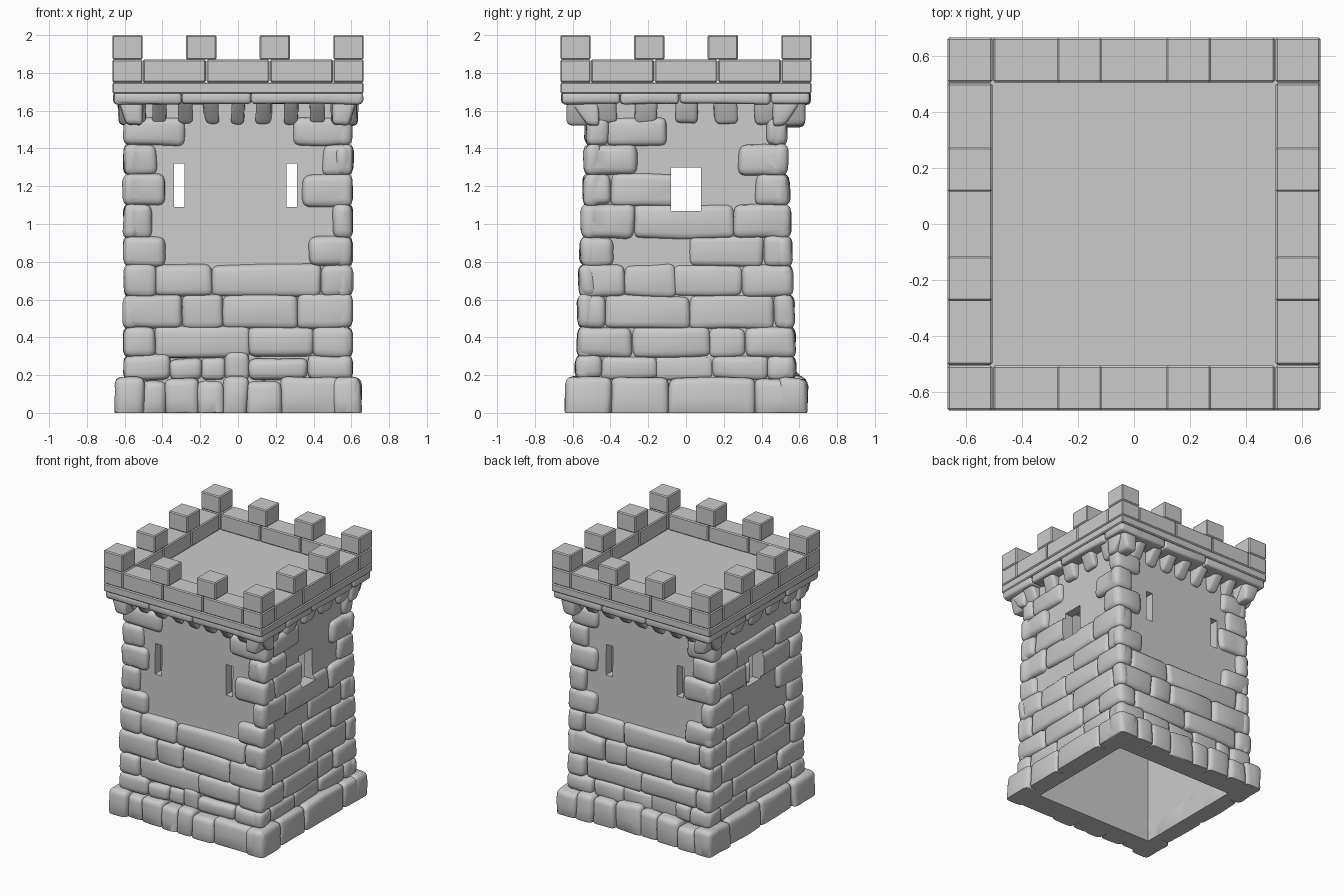
import bpy, bmesh, math, random
from mathutils import Vector, noise

random.seed(7)
cube = bpy.data.objects.get("Cube")
if cube:
    bpy.data.objects.remove(cube, do_unlink=True)

# One stone grey for everything
grey = bpy.data.materials.new("stone_grey")
grey.use_nodes = True
grey.diffuse_color = (0.6, 0.6, 0.6, 1)
grey.node_tree.nodes["Principled BSDF"].inputs["Base Color"].default_value = (0.6, 0.6, 0.6, 1)

# Each side maps (along, outward) to (x, y)
SIDES = {
    "front": lambda u, d: (u, -d),
    "back": lambda u, d: (-u, d),
    "right": lambda u, d: (d, u),
    "left": lambda u, d: (-d, -u),
}


def finish(bm, name):
    bmesh.ops.recalc_face_normals(bm, faces=bm.faces)
    mesh = bpy.data.meshes.new(name)
    bm.to_mesh(mesh)
    bm.free()
    ob = bpy.data.objects.new(name, mesh)
    bpy.context.collection.objects.link(ob)
    mesh.materials.append(grey)
    return ob


def activate(ob):
    bpy.ops.object.select_all(action="DESELECT")
    ob.select_set(True)
    bpy.context.view_layer.objects.active = ob


def smooth(ob, angle=50):
    activate(ob)
    bpy.ops.object.shade_smooth_by_angle(angle=math.radians(angle))


def cut(ob, cutters):
    activate(ob)
    for c in cutters:
        mod = ob.modifiers.new("cut", "BOOLEAN")
        mod.operation, mod.solver, mod.object = "DIFFERENCE", "EXACT", c
        mod.use_self = True
        bpy.ops.object.modifier_apply(modifier=mod.name)


def block(bm, lo, hi):
    """Plain box between two corners."""
    lo, hi = Vector(lo), Vector(hi)
    verts = bmesh.ops.create_cube(bm, size=1)["verts"]
    for v in verts:
        v.co = (lo + hi) / 2 + v.co * (hi - lo)
    return verts


def box_object(name, lo, hi):
    bm = bmesh.new()
    block(bm, lo, hi)
    return finish(bm, name)


def remap(t, h, r):
    a = abs(t)
    m = 0 if a < 0.1 else h - r if a < 0.5 else h - 0.4 * r if a < 0.9 else h
    return math.copysign(m, t)


def stone(bm, side, us, ds, zs, r=0.04, rough=0.012, flare=0):
    """Rounded, weathered stone on one side; flare pulls its foot inwards."""
    lo, hi = (Vector(c) for c in zip(us, ds, zs))
    mid, half = (lo + hi) / 2, (hi - lo) / 2
    r = min(r, 0.9 * min(half))
    part = bmesh.new()
    bmesh.ops.create_cube(part, size=2)
    bmesh.ops.subdivide_edges(part, edges=part.edges[:], cuts=5, use_grid_fill=True)
    shift = Vector([random.uniform(-9, 9) for _ in range(3)])
    for v in part.verts:
        p = Vector([remap(t, h, r) for t, h in zip(v.co, half)])
        core = Vector([max(-h + r, min(h - r, t)) for t, h in zip(p, half)])
        if (p - core).length > 0:
            p = core + (p - core).normalized() * r
        p += mid
        p += noise.noise_vector(p * 5 + shift) * rough
        p.y -= flare * (hi.z - p.z) / (hi.z - lo.z) * (p.y - lo.y) / (hi.y - lo.y)
        v.co = (*SIDES[side](p.x, p.y), max(p.z, 0))
    mesh = bpy.data.meshes.new("tmp")
    part.to_mesh(mesh)
    part.free()
    bm.from_mesh(mesh)
    bpy.data.meshes.remove(mesh)


def splits(a, b, low, high):
    """Uneven joints from a to b."""
    pts = [a]
    while b - pts[-1] > high * 1.3:
        pts.append(pts[-1] + random.uniform(low, high))
    return pts + [b]


# Window and cavity cutters
slits = [box_object("slit_cutter", (x - 0.028, -1, 1.09), (x + 0.028, 1, 1.32)) for x in (-0.31, 0.285)]
side_window = box_object("side_window_cutter", (-1, -0.08, 1.07), (1, 0.08, 1.3))
cavity = box_object("cavity_cutter", (-0.5, -0.44, -0.1), (0.5, 0.44, 1.6))
windows = slits + [side_window]

# Hollow tapering wall behind the stones
bm = bmesh.new()
for v in block(bm, (-0.575, -0.535, 0), (0.575, 0.535, 1.7)):
    if v.co.z > 1:
        v.co.x *= 0.98
        v.co.y *= 0.935
wall = finish(bm, "hollow_wall")
cut(wall, [cavity] + windows)

# Stone courses, each running round all four sides
levels = [0, 0.18, 0.3, 0.45, 0.62, 0.78, 0.93, 1.1, 1.26, 1.42, 1.56]
for i, (z0, z1) in enumerate(zip(levels, levels[1:])):
    bm = bmesh.new()
    hx = 0.65 if i == 0 else 0.605
    hy = 0.64 if i == 0 else 0.59 - 0.04 * z0
    zs = (z0 - 0.006 if i else -0.03, z1 + 0.006)
    for side in SIDES:
        broad = side in ("front", "back")
        u, d = (hx, hy) if broad else (hy, hx)
        depth = d - (0.15 if i == 0 else 0.09)
        # Corner stones alternate long and short round the corner
        long = (i % 2 == 0) != broad
        q = random.uniform(0.2, 0.32) if long else random.uniform(0.12, 0.18)
        q2 = q + random.uniform(-0.04, 0.04)
        stone(bm, side, (-u, -u + q), (depth, d), zs)
        stone(bm, side, (u - q2, u), (depth, d), zs)
        # Stones between the corners; the upper broad walls stay bare
        fine = i < 2 and broad
        joints = splits(-u + q, u - q2, 0.12 if fine else 0.25, 0.25 if fine else 0.45)
        if broad and 2 <= i < 5:
            joints = [-u + q, random.uniform(-0.2, 0.3), u - q2]
        for a, b in zip(joints, joints[1:]):
            if i < 5 or (not broad and random.random() < 0.6):
                sink = random.uniform(0, 0.035) if fine else random.uniform(0.004, 0.018)
                rise = random.uniform(-0.02, 0.025) if fine else 0
                stone(bm, side, (a - 0.005, b + 0.005), (depth, d - sink), (zs[0], zs[1] + rise))
    ob = finish(bm, "stone_course_%d" % (i + 1))
    if z0 < 1.33 and z1 > 1.06:
        cut(ob, windows)
    smooth(ob)

# Corbels under the cornice, leaning outwards
bm = bmesh.new()
for side in SIDES:
    broad = side in ("front", "back")
    foot = 0.53 if broad else 0.6
    count, width = (7, 0.075) if broad else (5, 0.12)
    for k in range(count):
        c = (k - (count - 1) / 2) * 0.84 / (count - 1)
        stone(bm, side, (c - width / 2, c + width / 2), (0.46 if broad else 0.5, 0.64),
              (1.53, 1.68), r=0.025, rough=0.015, flare=0.65 - foot)
    for s in (-1, 1):
        c = s * 0.56
        stone(bm, side, (c - 0.07, c + 0.07), (0.46 if broad else 0.5, 0.64),
              (1.52, 1.68), r=0.03, flare=0.65 - foot)
smooth(finish(bm, "corbels"))

# Rough cornice course
bm = bmesh.new()
for side in SIDES:
    joints = splits(-0.655, 0.655, 0.3, 0.5)
    for a, b in zip(joints, joints[1:]):
        stone(bm, side, (a, b), (0.45, 0.657), (1.635, 1.7), r=0.02, rough=0.008)
smooth(finish(bm, "cornice"))

# Crisp roof slab, parapet blocks and merlons
E, IN = 0.665, 0.505
roof = box_object("roof_slab", (-E, -E, 1.69), (E, E, 1.75))
bm_parapet, bm_merlon = bmesh.new(), bmesh.new()
third = IN * 2 / 3
for place in SIDES.values():
    def put(bm, u0, u1, z0, z1):
        (xa, ya), (xb, yb) = place(u0, IN), place(u1, E)
        block(bm, (min(xa, xb), min(ya, yb), z0), (max(xa, xb), max(ya, yb), z1))
    for k in range(3):
        put(bm_parapet, -IN + k * third + 0.002, -IN + (k + 1) * third - 0.002, 1.75, 1.87)
    put(bm_parapet, IN, E, 1.75, 1.87)
    put(bm_merlon, IN, E, 1.87, 2)
    for c in (-0.195, 0.195):
        put(bm_merlon, c - 0.08, c + 0.08, 1.87, 2)
for ob in (roof, finish(bm_parapet, "parapet_blocks"), finish(bm_merlon, "merlons")):
    bevel = ob.modifiers.new("edge", "BEVEL")
    bevel.width, bevel.segments = 0.007, 1

for c in windows + [cavity]:
    bpy.data.objects.remove(c, do_unlink=True)
